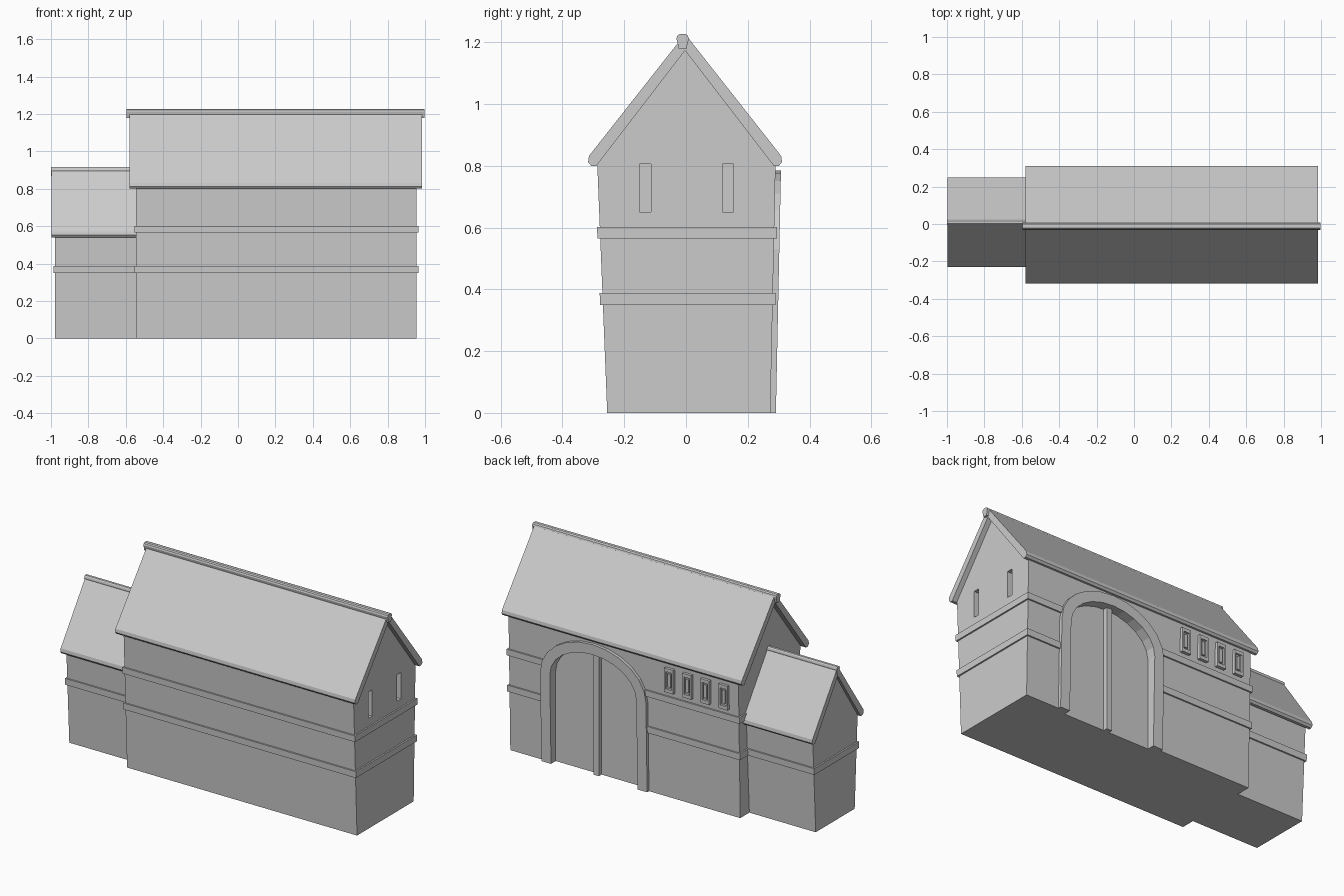
import bpy, bmesh
from math import sin, cos, pi

if "Cube" in bpy.data.objects:
    bpy.data.objects.remove(bpy.data.objects["Cube"])


def loft(name, a, b):
    """Solid between two matching outlines."""
    bm = bmesh.new()
    va = [bm.verts.new(p) for p in a]
    vb = [bm.verts.new(p) for p in b]
    n = len(a)
    bm.faces.new(va)
    bm.faces.new(vb)
    for i in range(n):
        j = (i + 1) % n
        bm.faces.new((va[i], va[j], vb[j], vb[i]))
    bmesh.ops.recalc_face_normals(bm, faces=bm.faces)
    me = bpy.data.meshes.new(name)
    bm.to_mesh(me)
    bm.free()
    ob = bpy.data.objects.new(name, me)
    bpy.context.collection.objects.link(ob)
    return ob


def prism_x(name, yz, x0, x1):
    return loft(name, [(x0, y, z) for y, z in yz], [(x1, y, z) for y, z in yz])


def box(name, x0, x1, y0, y1, z0, z1):
    return prism_x(name, [(y0, z0), (y1, z0), (y1, z1), (y0, z1)], x0, x1)


def cut(ob, cutter):
    cutter.hide_render = True
    m = ob.modifiers.new("cut", 'BOOLEAN')
    m.object = cutter
    m.solver = 'EXACT'
    bpy.context.view_layer.objects.active = ob
    bpy.ops.object.modifier_apply(modifier=m.name)
    bpy.data.objects.remove(cutter)


def main_y(z):
    return -0.255 - 0.04 * z, 0.273 + 0.021 * z


def annex_y(z):
    return -0.175 - 0.05 * z, 0.188 + 0.05 * z


def walls(name, yfun, x0, x1, eave, apex_y, apex_z):
    b, t = yfun(0), yfun(eave)
    return prism_x(name, [(b[0], 0), (b[1], 0), (t[1], eave), (apex_y, apex_z), (t[0], eave)], x0, x1)


def band(name, yfun, x0, x1, z0, z1, out=0.009):
    def loop(z):
        f, k = yfun(z)
        return [(x0 - out, f - out, z), (x1 + out, f - out, z), (x1 + out, k + out, z), (x0 - out, k + out, z)]
    return loft(name, loop(z0), loop(z1))


def roof(name, x0, x1, cy, half, eave, apex):
    """Inverted V with rounded eaves; apex is the inner ridge height."""
    right = [(half - 0.027, eave), (half - 0.010, eave), (half, eave + 0.012), (half - 0.003, eave + 0.032)]
    prof = [(cy, apex)] + [(cy + y, z) for y, z in right] + [(cy, apex + 0.054)]
    prof += [(cy - y, z) for y, z in reversed(right)]
    return prism_x(name, prof, x0, x1)


def ridge(name, x0, x1, cy, top, w):
    half = [(w * 0.6, top - 0.048), (w, top - 0.014), (w * 0.85, top - 0.005), (w * 0.5, top)]
    return prism_x(name, [(cy + y, z) for y, z in half] + [(cy - y, z) for y, z in reversed(half)], x0, x1)


def arch(a, b, base=0.0, cx=0.395, spring=0.53, n=12):
    pts = [(cx + a * cos(pi * i / n), spring + b * sin(pi * i / n)) for i in range(n + 1)]
    return [(cx + a, base)] + pts + [(cx - a, base)]


def door_cutter(depth):
    p = arch(0.282, 0.195, -0.1)
    return loft("door_cutter", [(x, depth, z) for x, z in p], [(x, 0.5, z) for x, z in p])


# Main hall with door recess and gable slits
hall = walls("hall_walls", main_y, -0.545, 0.955, 0.81, -0.007, 1.18)
cut(hall, door_cutter(0.247))
for y in (-0.132, 0.136):
    cut(hall, box("slit_cutter", 0.925, 1.1, y - 0.018, y + 0.018, 0.65, 0.805))

# Stone bands around the hall, interrupted by the doorway
for z0, z1, tag in ((0.35, 0.388, "lower"), (0.565, 0.602, "upper")):
    cut(band("hall_band_" + tag, main_y, -0.545, 0.955, z0, z1), door_cutter(0.2))

# Hall roof and ridge
roof("hall_roof", -0.58, 0.985, -0.003, 0.314, 0.80, 1.173)
ridge("hall_ridge", -0.595, 0.998, -0.011, 1.226, 0.02)

# Arched door surround following the wall slope
outline = arch(0.345, 0.255) + arch(0.282, 0.195)[::-1]
loft("door_surround", [(x, 0.24, z) for x, z in outline],
     [(x, main_y(z)[1] + 0.018, z) for x, z in outline])

# Post between the door leaves
box("door_post", 0.378, 0.412, 0.24, 0.272, 0, 0.724)

# Row of framed slit windows
for i in range(4):
    x = -0.10 - 0.118 * i
    frame = box(f"window_frame_{i + 1}", x - 0.029, x + 0.029, 0.27, 0.305, 0.63, 0.772)
    cut(frame, box("frame_cutter", x - 0.019, x + 0.019, 0.292, 0.4, 0.65, 0.752))
    box(f"window_inner_{i + 1}", x - 0.010, x + 0.010, 0.28, 0.301, 0.662, 0.74)

# Lower annex
walls("annex_walls", annex_y, -0.978, -0.54, 0.55, 0.008, 0.865)
band("annex_band", annex_y, -0.978, -0.55, 0.35, 0.388)
roof("annex_roof", -0.997, -0.545, 0.009, 0.24, 0.54, 0.86)
ridge("annex_ridge", -1.0, -0.545, 0.009, 0.915, 0.014)
